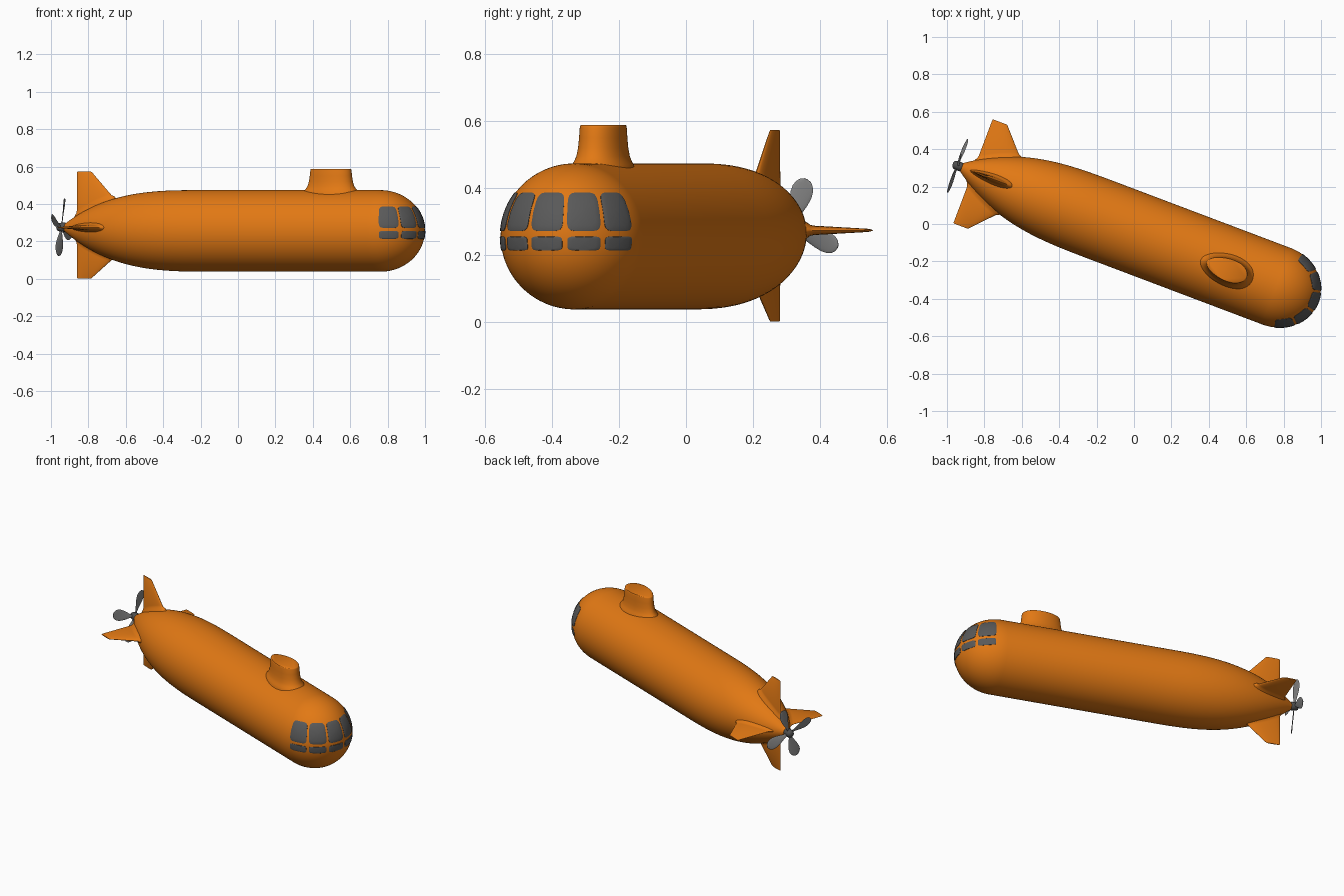
import bpy, bmesh, math
from mathutils import Matrix, Vector

if "Cube" in bpy.data.objects:
    bpy.data.objects.remove(bpy.data.objects["Cube"])

# Parts are built with the bow along +x, then swung into place
PLACE = Matrix.Rotation(math.radians(-20.7), 4, 'Z') @ Matrix.Translation((0, -0.042, 0))
R, ZC = 0.218, 0.256              # hull radius and axis height
NOSE_S, NOSE_L = 0.83, 0.24       # nose start and length
TAIL_S, TAIL_L = -0.15, 0.85      # tail taper start and length
TAIL_Z = 0.274


def material(name, rgb, rough=0.5):
    m = bpy.data.materials.new(name)
    m.use_nodes = True
    m.diffuse_color = (*rgb, 1)
    bsdf = m.node_tree.nodes["Principled BSDF"]
    bsdf.inputs["Base Color"].default_value = (*rgb, 1)
    bsdf.inputs["Roughness"].default_value = rough
    return m


ORANGE = material("hull orange", (0.76, 0.19, 0.007))
GLASS = material("window grey", (0.1, 0.1, 0.1))
BLADE = material("blade grey", (0.24, 0.24, 0.24))
HUB = material("hub dark grey", (0.08, 0.08, 0.08))


def loft(name, rings, mat, angle=40):
    """Skin a list of equal-length point rings and cap both ends."""
    bm = bmesh.new()
    rows = [[bm.verts.new(p) for p in ring] for ring in rings]
    n = len(rows[0])
    for a, b in zip(rows, rows[1:]):
        for i in range(n):
            j = (i + 1) % n
            bm.faces.new((a[i], a[j], b[j], b[i]))
    bm.faces.new(rows[0][::-1])
    bm.faces.new(rows[-1])
    bmesh.ops.recalc_face_normals(bm, faces=bm.faces)
    bm.transform(PLACE)
    mesh = bpy.data.meshes.new(name)
    bm.to_mesh(mesh)
    bm.free()
    mesh.materials.append(mat)
    ob = bpy.data.objects.new(name, mesh)
    bpy.context.collection.objects.link(ob)
    bpy.ops.object.select_all(action='DESELECT')
    ob.select_set(True)
    bpy.context.view_layer.objects.active = ob
    bpy.ops.object.shade_smooth_by_angle(angle=math.radians(angle))
    return ob


def turn(n):
    return [2 * math.pi * i / n for i in range(n)]


def disc(s, r, z, n=96):
    return [(s, r * math.cos(a), z + r * math.sin(a)) for a in turn(n)]


def tail_u(s):
    return min(1, max(0, (TAIL_S - s) / TAIL_L))


def hull_radius(s):
    return R * (1 - tail_u(s) ** 3.1)


def hull_z(s):
    return ZC + (TAIL_Z - ZC) * tail_u(s) ** 2


# Hull: tapered tail, straight body, rounded nose
rings = []
for i in range(40):
    s = TAIL_S - TAIL_L * (1 - i / 40) + 0.004
    rings.append(disc(s, max(0.012, hull_radius(s)), hull_z(s)))
for i in range(25):
    a = math.pi / 2 * i / 24
    rings.append(disc(NOSE_S + NOSE_L * math.sin(a), max(0.001, R * math.cos(a)), ZC))
loft("hull", rings, ORANGE)

# Conning tower: egg-shaped plan, flared into the hull
TOWER = [(0.43, 1.46), (0.458, 1.4), (0.47, 1.32), (0.48, 1.23), (0.495, 1.14),
         (0.52, 1.07), (0.55, 1.03), (0.581, 1.0), (0.586, 0.985), (0.588, 0.96)]
rings = []
for z, k in TOWER:
    rings.append([(0.55 + 0.115 * k * math.cos(a),
                   -0.01 + 0.061 * k * math.sin(a) * (1 + 0.15 * math.cos(a)), z)
                  for a in turn(64)])
loft("conning_tower", rings, ORANGE, 50)


# Windows: rounded panes that follow the nose
def on_nose(phi, z, lift):
    k = math.sqrt(1 - ((z - ZC) / R) ** 2)
    p = Vector((NOSE_L * k * math.cos(phi), R * k * math.sin(phi), z - ZC))
    if p.x < 0:
        p.x = 0
    return p * lift + Vector((NOSE_S, 0, ZC))


def soft(c):
    return math.copysign(abs(c) ** 0.36, c)


def pane(name, phi0, phi1, z0, z1):
    pm, pw = (phi0 + phi1) / 2, (phi1 - phi0) / 2
    zm, zw = (z0 + z1) / 2, (z1 - z0) / 2
    rings = []
    for size, lift in ((1, 0.98), (1, 1.008), (0.95, 1.012), (0.7, 1.012),
                       (0.4, 1.012), (0.1, 1.012)):
        rings.append([on_nose(math.radians(pm + pw * size * soft(math.cos(a))),
                              zm + zw * size * soft(math.sin(a)), lift)
                      for a in turn(40)])
    loft(name, rings, GLASS)


for col in range(5):
    mid = (col - 2) * 30
    pane(f"upper_window_{col + 1}", mid - 13.4, mid + 13.4, 0.272, 0.386)
    pane(f"lower_window_{col + 1}", mid - 13, mid + 13, 0.214, 0.256)


# Tail fins: tapered foils with a fillet at the hull
def fin(name, angle, span):
    spin = Matrix.Rotation(angle, 4, 'X')
    rings = []
    # leading edge, trailing edge, thickness, height above hull (None = tip)
    sections = [(-0.68, -0.925, 0.062, -0.012), (-0.69, -0.918, 0.05, 0.002),
                (-0.705, -0.908, 0.035, 0.012), (-0.715, -0.905, 0.03, 0.025),
                (-0.818, -0.905, 0.011, None), (-0.824, -0.902, 0.006, None)]
    for k, (le, te, thick, rise) in enumerate(sections):
        ring = []
        for a in turn(32):
            f = (1 - math.cos(a)) / 2
            s = le + (te - le) * f
            half = thick / 2 * math.sin(a) * (1.15 - 0.5 * f)
            r = span - (0.004 if k == 4 else 0) if rise is None else hull_radius(s) + rise
            p = spin @ Vector((s, half, r))
            ring.append(p + Vector((0, 0, TAIL_Z)))
        rings.append(ring)
    loft(name, rings, ORANGE)


fin("upper_fin", 0, 0.299)
fin("lower_fin", math.pi, 0.272)
fin("left_fin", -math.pi / 2, 0.299)
fin("right_fin", math.pi / 2, 0.296)

# Propeller hub
loft("propeller_hub", [disc(s, r, TAIL_Z + 0.002, 32) for s, r in
     ((-0.968, 0.022), (-0.975, 0.025), (-1.005, 0.023), (-1.015, 0.018), (-1.02, 0.008))], HUB)

# Propeller: four pitched paddle blades
BLADE_SHAPE = [(0.012, 0.008), (0.035, 0.011), (0.06, 0.02), (0.085, 0.028), (0.11, 0.033),
               (0.13, 0.032), (0.145, 0.026), (0.155, 0.017), (0.16, 0.005)]
for i in range(4):
    spin = Matrix.Rotation(math.radians(-18 + 90 * i), 4, 'X')
    rings = []
    for r, w in BLADE_SHAPE:
        pitch = Matrix.Rotation(math.radians(28 - 110 * r), 4, 'Z')
        rings.append([Vector((-0.993, 0, TAIL_Z + 0.002)) + spin @ (
            pitch @ Vector((0.0025 * math.sin(a), w * math.cos(a), 0)) + Vector((0, 0, r)))
            for a in turn(16)])
    loft(f"propeller_blade_{i + 1}", rings, BLADE, 60)
